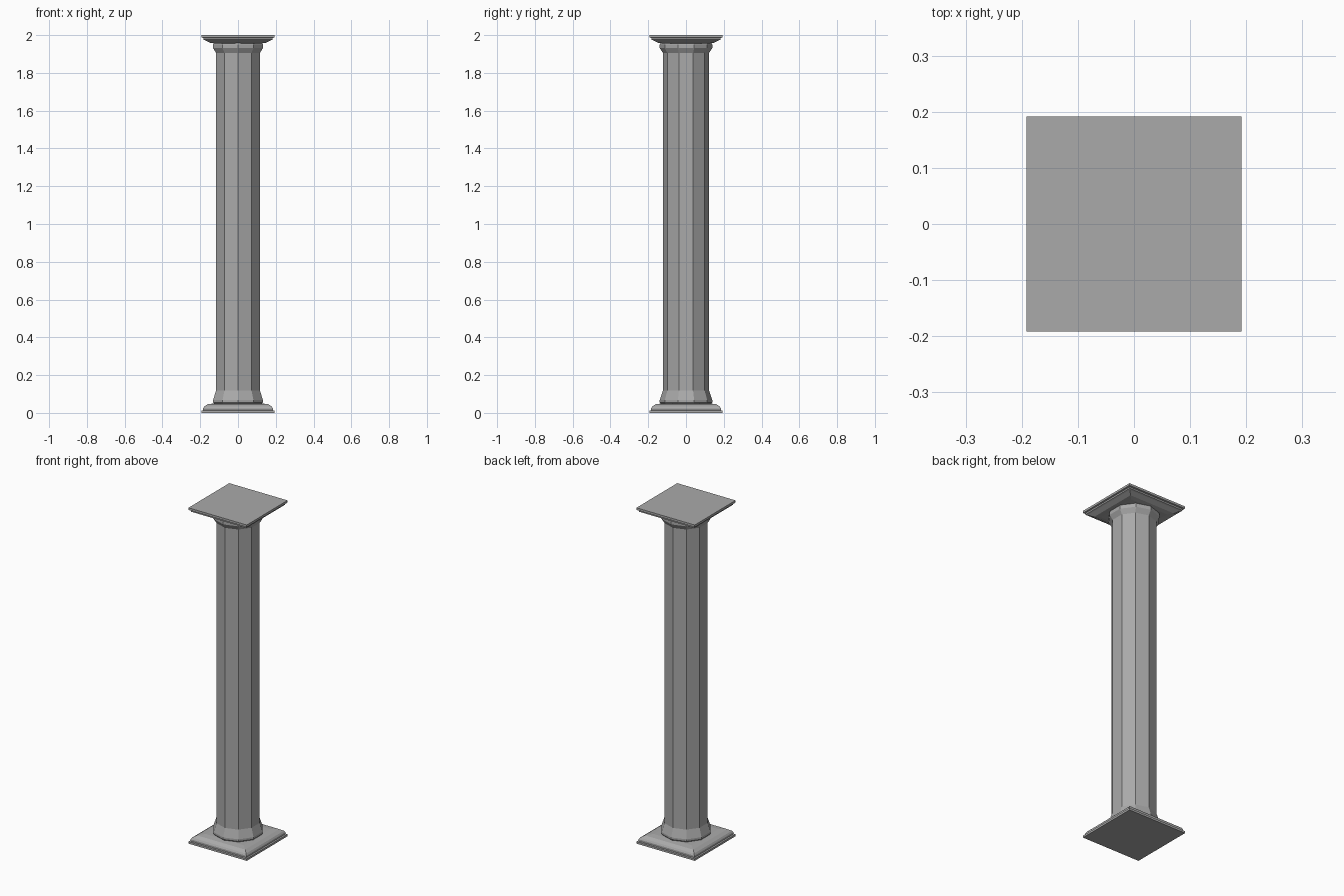
import bpy
import math

cube = bpy.data.objects.get("Cube")
if cube:
    bpy.data.objects.remove(cube, do_unlink=True)

stone = bpy.data.materials.new("grey stone")
stone.use_nodes = True
GREY = (0.4, 0.4, 0.4, 1)
stone.diffuse_color = GREY
stone.node_tree.nodes["Principled BSDF"].inputs["Base Color"].default_value = GREY


def stack(name, profile, sides, turn):
    """Closed prism with flat sides following (radius, height) pairs."""
    verts = [(r * math.cos(turn + math.tau * i / sides),
              r * math.sin(turn + math.tau * i / sides), z)
             for r, z in profile for i in range(sides)]
    faces = [(k * sides + i, k * sides + (i + 1) % sides,
              (k + 1) * sides + (i + 1) % sides, (k + 1) * sides + i)
             for k in range(len(profile) - 1) for i in range(sides)]
    faces.append(tuple(reversed(range(sides))))
    faces.append(tuple(range(len(verts) - sides, len(verts))))
    mesh = bpy.data.meshes.new(name)
    mesh.from_pydata(verts, [], faces)
    mesh.materials.append(stone)
    obj = bpy.data.objects.new(name, mesh)
    bpy.context.collection.objects.link(obj)
    return obj


def square(name, profile):
    return stack(name, [(h * math.sqrt(2), z) for h, z in profile], 4, math.pi / 4)


def ten_sided(name, profile):
    return stack(name, profile, 10, math.pi / 10)


# Square foot with stepped, sloping edges
square("plinth", [(0.192, 0), (0.192, 0.012), (0.184, 0.014), (0.184, 0.025),
                  (0.178, 0.034), (0.160, 0.046), (0.125, 0.050)])

# Faceted shaft and its flared ends
ten_sided("base_ring", [(0.130, 0.045), (0.139, 0.056), (0.139, 0.068), (0.122, 0.118)])
ten_sided("shaft", [(0.122, 0.10), (0.122, 1.92)])
ten_sided("capital_ring", [(0.122, 1.905), (0.139, 1.932), (0.139, 1.95), (0.130, 1.965)])

# Square slab on top, stepped underneath
square("abacus", [(0.125, 1.956), (0.150, 1.960), (0.175, 1.973), (0.183, 1.976),
                  (0.183, 1.985), (0.192, 1.987), (0.192, 2.0)])
